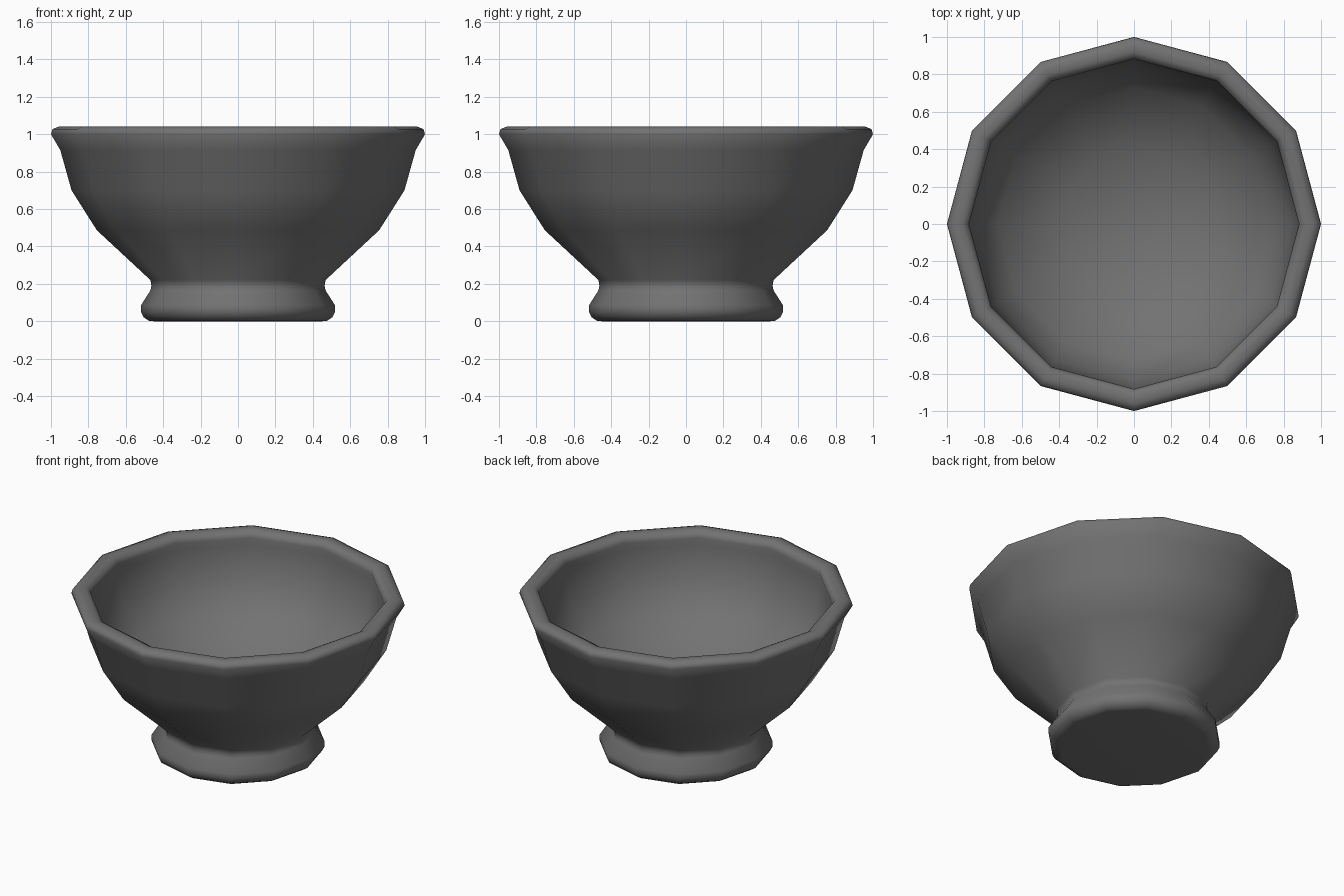
import bpy
import bmesh
import math

SIDES = 12

if "Cube" in bpy.data.objects:
    bpy.data.objects.remove(bpy.data.objects["Cube"], do_unlink=True)

# Dark grey glaze
glaze = bpy.data.materials.new("dark grey glaze")
glaze.use_nodes = True
grey = (0.17, 0.17, 0.17, 1)
glaze.diffuse_color = grey
glaze.node_tree.nodes["Principled BSDF"].inputs["Base Color"].default_value = grey

# Profile sections as (radius, height)
foot = [(0, 0), (0.45, 0), (0.475, 0.002), (0.505, 0.022), (0.519, 0.05),
        (0.519, 0.085), (0.468, 0.165), (0.463, 0.19), (0.468, 0.22)]
outer_wall = [(0.755, 0.487), (0.89, 0.70), (0.95, 0.915)]
rim = [(1.0, 1.0), (0.992, 1.027), (0.96, 1.04), (0.92, 1.04),
       (0.892, 1.025), (0.882, 0.995), (0.886, 0.95)]
inner_wall = [(0.84, 0.75), (0.73, 0.56), (0.4, 0.385), (0, 0.33)]


def lathe(name, profile):
    """Revolve a profile about z into a closed solid."""
    bm = bmesh.new()
    verts = [bm.verts.new((r, 0, z)) for r, z in profile]
    edges = [bm.edges.new(pair) for pair in zip(verts, verts[1:])]
    bmesh.ops.spin(bm, geom=verts + edges, cent=(0, 0, 0), axis=(0, 0, 1),
                   angle=math.tau, steps=SIDES, use_duplicate=False)
    bmesh.ops.remove_doubles(bm, verts=bm.verts[:], dist=0.0005)
    bmesh.ops.recalc_face_normals(bm, faces=bm.faces[:])
    for face in bm.faces:
        face.smooth = True
    mesh = bpy.data.meshes.new(name)
    bm.to_mesh(mesh)
    bm.free()
    mesh.materials.append(glaze)
    obj = bpy.data.objects.new(name, mesh)
    bpy.context.scene.collection.objects.link(obj)
    return obj


# Footed bowl with a thick rolled rim
lathe("footed_bowl", foot + outer_wall + rim + inner_wall)
